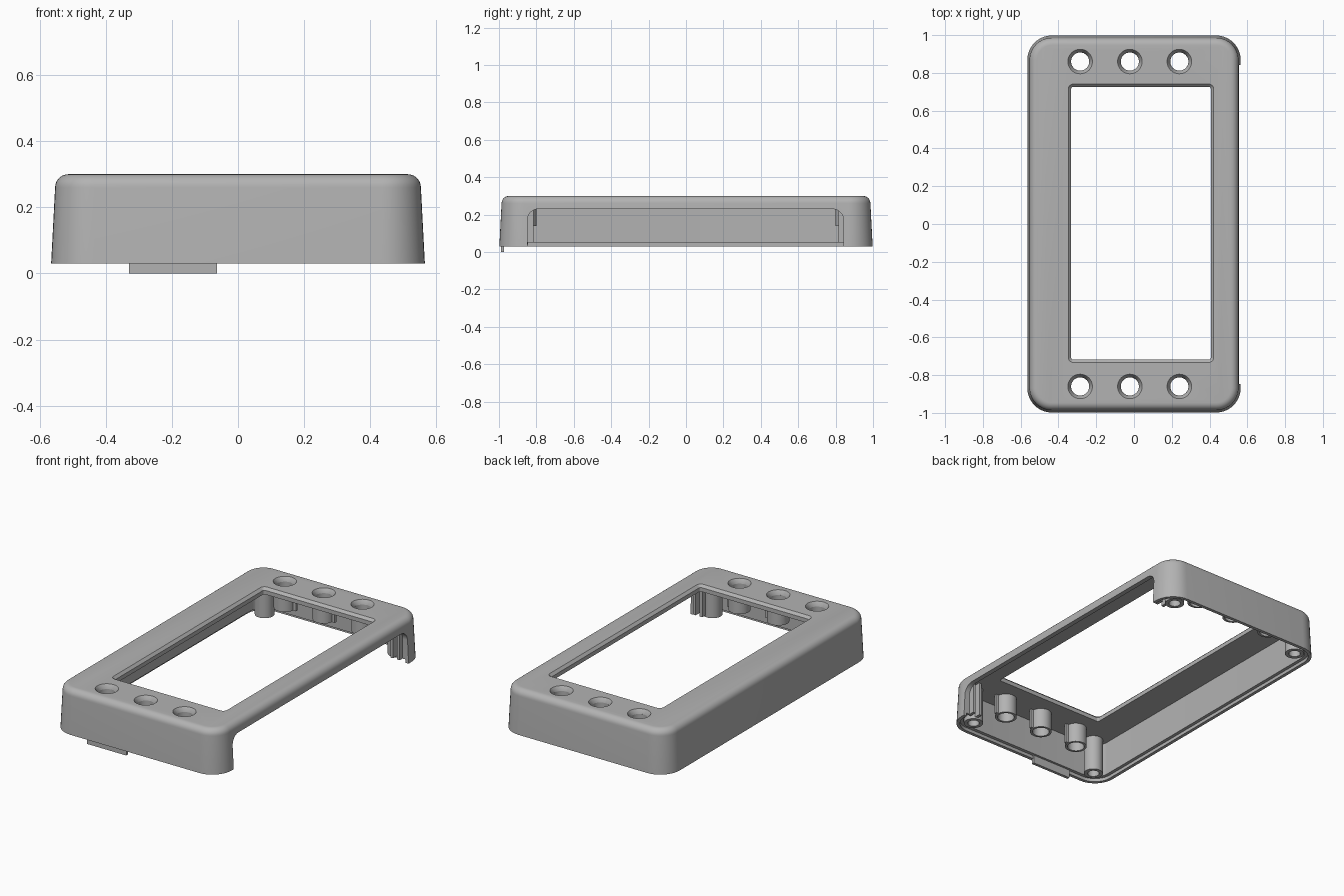
import bpy, bmesh, math
from mathutils import Matrix, Vector

if "Cube" in bpy.data.objects:
    bpy.data.objects.remove(bpy.data.objects["Cube"])

grey = bpy.data.materials.new("grey plastic")
grey.use_nodes = True
colour = (0.45, 0.45, 0.45, 1)
grey.diffuse_color = colour
grey.node_tree.nodes["Principled BSDF"].inputs["Base Color"].default_value = colour


def outline(hx, hy, r, steps=10):
    """Rounded rectangle, counter-clockwise."""
    pts = []
    for k, (sx, sy) in enumerate([(1, 1), (-1, 1), (-1, -1), (1, -1)]):
        for i in range(steps + 1):
            a = (k + i / steps) * math.pi / 2
            pts.append((sx * (hx - r) + r * math.cos(a), sy * (hy - r) + r * math.sin(a)))
    return pts


def loft(bm, rings, matrix=Matrix()):
    """Skin a list of (outline, height) rings and close both ends."""
    loops = [[bm.verts.new(matrix @ Vector((x, y, z))) for x, y in pts] for pts, z in rings]
    n = len(loops[0])
    for a, b in zip(loops, loops[1:]):
        for i in range(n):
            bm.faces.new((a[i], a[(i + 1) % n], b[(i + 1) % n], b[i]))
    bm.faces.new(loops[0])
    bm.faces.new(loops[-1])


def finish(bm, name):
    bmesh.ops.recalc_face_normals(bm, faces=bm.faces)
    mesh = bpy.data.meshes.new(name)
    bm.to_mesh(mesh)
    bm.free()
    mesh.materials.append(grey)
    ob = bpy.data.objects.new(name, mesh)
    bpy.context.collection.objects.link(ob)
    return ob


def smooth(ob):
    bpy.ops.object.select_all(action='DESELECT')
    ob.select_set(True)
    bpy.context.view_layer.objects.active = ob
    bpy.ops.object.shade_smooth_by_angle(angle=math.radians(35))


def lathe(name, x, y, profile, closed, segments=32):
    """Revolve an (r, z) profile about a vertical axis at x, y."""
    bm = bmesh.new()
    verts = [bm.verts.new((r, 0, z)) for r, z in profile]
    pairs = list(zip(verts, verts[1:])) + ([(verts[-1], verts[0])] if closed else [])
    edges = [bm.edges.new(p) for p in pairs]
    bmesh.ops.spin(bm, geom=verts + edges, axis=(0, 0, 1), cent=(0, 0, 0),
                   angle=math.tau, steps=segments, use_duplicate=False)
    bmesh.ops.remove_doubles(bm, verts=bm.verts, dist=0.0005)
    bmesh.ops.translate(bm, verts=bm.verts, vec=(x, y, 0))
    smooth(finish(bm, name))


def box(name, x, y, z):
    bm = bmesh.new()
    bmesh.ops.create_cube(bm, size=1)
    for v in bm.verts:
        v.co = [lo + (c + 0.5) * (hi - lo) for c, (lo, hi) in zip(v.co, (x, y, z))]
    return finish(bm, name)


# Hollow shell: tapered outside, rounded top edge, stepped lip inside the rim
W, L, R, TOP = 0.565, 0.998, 0.13, 0.3


def ring(inset, z):
    return outline(W - inset, L - inset, R - inset), z


rings = [ring(0.04, 0.26), ring(0.04, 0.05), ring(0.02, 0.05), ring(0.02, 0.03), ring(0, 0.03)]
for i in range(8):
    a = i / 7 * math.pi / 2
    rings.append(ring(0.012 + 0.04 * (1 - math.cos(a)), TOP - 0.04 * (1 - math.sin(a))))
bm = bmesh.new()
loft(bm, rings)
shell = finish(bm, "shell")

# Cutters: chamfered window, side opening and countersunk holes
HOLE_X, HOLE_Y = (-0.285, -0.022, 0.24), 0.86
bm = bmesh.new()
window = [(outline(0.37 + g, 0.722 + g, 0.012 + g), z)
          for g, z in ((0, 0.2), (0, 0.285), (0.015, 0.3), (0.015, 0.35))]
loft(bm, window, Matrix.Translation((0.037, 0.004, 0)))
to_side = Matrix(((0, 0, 1, 0), (1, 0, 0, 0), (0, 1, 0, 0), (0, 0, 0, 1)))
side = outline(0.845, 0.265, 0.06)
loft(bm, [(side, 0.45), (side, 0.7)], Matrix.Translation((0, -0.003, -0.035)) @ to_side)
for x in HOLE_X:
    for y in (-HOLE_Y, HOLE_Y):
        hole = [(outline(r, r, r - 0.0001, 8), z)
                for r, z in ((0.048, 0.2), (0.048, 0.275), (0.065, 0.3), (0.065, 0.35))]
        loft(bm, hole, Matrix.Translation((x, y, 0)))
cutter = finish(bm, "opening_cutter")
cutter.hide_render = True
cut = shell.modifiers.new("openings", 'BOOLEAN')
cut.operation = 'DIFFERENCE'
cut.solver = 'EXACT'
cut.object = cutter
bpy.context.view_layer.objects.active = shell
shell.select_set(True)
bpy.ops.object.modifier_apply(modifier=cut.name)
bpy.data.objects.remove(cutter)
smooth(shell)

# Button guide tubes with a small fin, hanging under the holes
for s, end in ((-1, "front"), (1, "back")):
    for i, x in enumerate(HOLE_X):
        lathe(f"{end}_hole_tube_{i + 1}", x, s * HOLE_Y,
              [(0.062, 0.275), (0.062, 0.14), (0.048, 0.14), (0.048, 0.275)], True)
        box(f"{end}_tube_fin_{i + 1}", (x + 0.055, x + 0.08),
            (s * HOLE_Y - 0.008, s * HOLE_Y + 0.008), (0.14, 0.27))

    # Screw posts with blind bores in the corners
    for t, hand in ((-1, "right"), (1, "left")):
        lathe(f"{end}_{hand}_screw_post", t * 0.45, s * 0.9,
              [(0, 0.27), (0.055, 0.27), (0.055, 0.04), (0.033, 0.04), (0.033, 0.16), (0, 0.16)],
              False)

    # Guide ribs beside the side opening
    for i, x in enumerate((0.46, 0.505)):
        y = sorted((s * 0.815, s * 0.86))
        box(f"{end}_guide_rib_{i + 1}", (x, x + 0.018), y, (0.05, 0.27))

# Locating tab below the front rim
box("front_tab", (-0.33, -0.063), (-0.99, -0.972), (0, 0.06))
